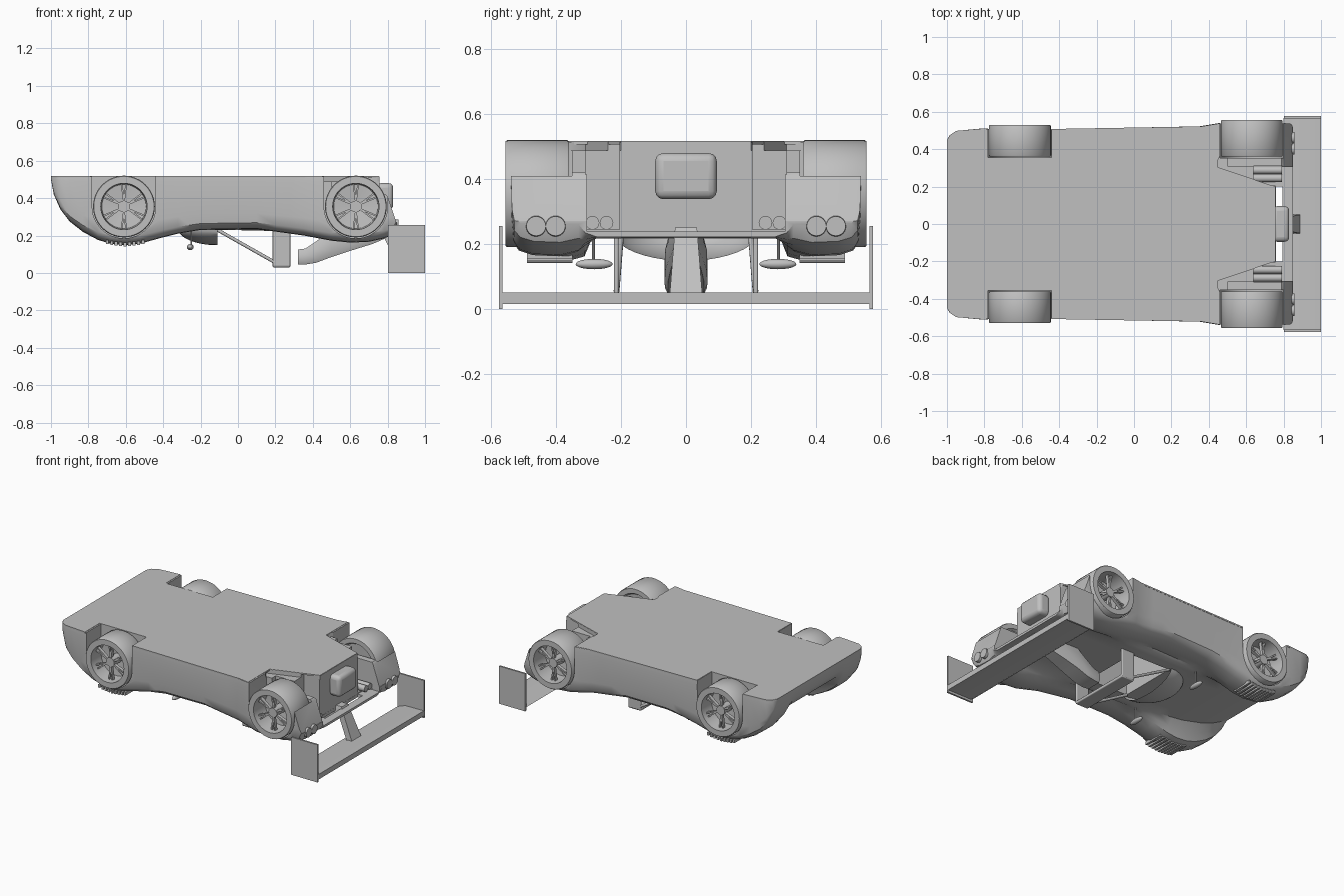
import bpy, bmesh, math
from mathutils import Vector, Matrix

if "Cube" in bpy.data.objects:
    bpy.data.objects.remove(bpy.data.objects["Cube"])

grey = bpy.data.materials.new("body_grey")
grey.diffuse_color = (0.53, 0.53, 0.53, 1)
grey.use_nodes = True
grey.node_tree.nodes["Principled BSDF"].inputs["Base Color"].default_value = grey.diffuse_color


def finish(name, bm, smooth=True, bevel=0):
    bmesh.ops.recalc_face_normals(bm, faces=bm.faces)
    me = bpy.data.meshes.new(name)
    bm.to_mesh(me)
    bm.free()
    ob = bpy.data.objects.new(name, me)
    bpy.context.collection.objects.link(ob)
    me.materials.append(grey)
    bpy.ops.object.select_all(action='DESELECT')
    ob.select_set(True)
    bpy.context.view_layer.objects.active = ob
    if bevel:
        m = ob.modifiers.new("bevel", 'BEVEL')
        m.width, m.segments = bevel, 3
    if smooth:
        bpy.ops.object.shade_smooth_by_angle(angle=math.radians(35))
    return ob


def box(name, x, y, z, bevel=0):
    bm = bmesh.new()
    size = [b - a for a, b in (x, y, z)]
    mid = [(a + b) / 2 for a, b in (x, y, z)]
    bmesh.ops.create_cube(bm, size=1, matrix=Matrix.Translation(mid) @ Matrix.Diagonal((*size, 1)))
    return finish(name, bm, bool(bevel), bevel)


def rod(name, a, b, r, r2=None, seg=12):
    a, b = Vector(a), Vector(b)
    bm = bmesh.new()
    mat = Matrix.Translation((a + b) / 2) @ (b - a).to_track_quat('Z', 'Y').to_matrix().to_4x4()
    bmesh.ops.create_cone(bm, cap_ends=True, segments=seg, radius1=r,
                          radius2=r if r2 is None else r2, depth=(b - a).length, matrix=mat)
    return finish(name, bm)


def loft(name, rings):
    bm = bmesh.new()
    vs = [[bm.verts.new(p) for p in ring] for ring in rings]
    n = len(vs[0])
    for a, b in zip(vs, vs[1:]):
        for i in range(n):
            bm.faces.new((a[i], a[(i + 1) % n], b[(i + 1) % n], b[i]))
    bm.faces.new(vs[0])
    bm.faces.new(vs[-1])
    return finish(name, bm)


def prism(name, outline, z0, z1):
    return loft(name, [[(x, y, z) for x, y in outline] for z in (z0, z1)])


def ellipsoid(name, centre, radii, half=False):
    bm = bmesh.new()
    mat = Matrix.Translation(centre) @ Matrix.Diagonal((*radii, 1))
    bmesh.ops.create_uvsphere(bm, u_segments=32, v_segments=20, radius=1, matrix=mat)
    if half:  # keep the front lower quarter
        for no in ((1, 0, 0), (0, 0, 1)):
            bmesh.ops.bisect_plane(bm, geom=bm.verts[:] + bm.edges[:] + bm.faces[:],
                                   plane_co=centre, plane_no=no, clear_outer=True)
    return finish(name, bm)


def cut(ob, cutter):
    m = ob.modifiers.new("cut", 'BOOLEAN')
    m.operation, m.object, m.solver = 'DIFFERENCE', cutter, 'EXACT'
    bpy.context.view_layer.objects.active = ob
    bpy.ops.object.modifier_apply(modifier=m.name)
    bpy.data.objects.remove(cutter)


def lerp(table, x):
    for (xa, a), (xb, b) in zip(table, table[1:]):
        if x <= xb:
            return a + (b - a) * max(0, (x - xa) / (xb - xa))
    return table[-1][1]


# body: cross sections along x from fender line, centre line and half width
FENDER = [(-1, .5), (-.985, .42), (-.95, .34), (-.9, .275), (-.83, .22), (-.75, .177),
          (-.68, .155), (-.6, .147), (-.52, .157), (-.42, .185), (-.32, .21), (-.2, .23),
          (.1, .235), (.35, .2), (.5, .172), (.6, .162), (.7, .166), (.78, .184), (.83, .205), (.85, .25)]
CENTRE = [(-1, .503), (-.985, .44), (-.95, .385), (-.8, .31), (-.6, .262), (-.4, .238),
          (-.1, .23), (.4, .222), (.78, .217), (.85, .222)]
WIDTH = [(-1, .45), (-.985, .475), (-.95, .498), (-.8, .512), (-.4, .508), (.35, .522), (.5, .547), (.85, .54)]
TOP = .515


def section(x):
    f, c, w = lerp(FENDER, x), lerp(CENTRE, x), lerp(WIDTH, x)
    k = w / .53
    h = TOP - f
    half = [(.18 * k, c), (.27 * k, c), (.305 * k, f + .55 * (c - f)), (.325 * k, f + .04 * h),
            (.38 * k, f), (.46 * k, f + .01 * h), (w - .03, f + .05 * h), (w - .011, f + .12 * h),
            (w - .004, f + .3 * h), (w, f + .9 * h), (w - .002, TOP)]
    pts = [(x, y, z) for y, z in half]
    return [(x, 0, c)] + pts + [(x, -y, z) for _, y, z in reversed(pts)]


xs = sorted({x for x, _ in FENDER} | {-.26, -.05, .2, .28, .42})
body = loft("body", [section(x) for x in xs])

# wheel wells, tail recess and cockpit opening
WHEELS = [("front", -.61, .355, .36, .53), ("rear", .63, .355, .36, .557)]
for s in (-1, 1):
    for _, x, z, y0, y1 in WHEELS:
        cut(body, rod("well", (x, s * (y0 - .008), z), (x, s * .7, z), .17, seg=48))
        cut(body, box("well_top", (x - .17, x + .17), sorted((s * (y0 - .008), s * .7)), (z, .6)))
    # shallow step beside the floor, deep pocket for the exhausts
    cut(body, prism("tail_step", [(.43, s * .31), (.76, s * .2), (.795, s * .2), (.795, s * .38), (.47, s * .38)], .488, .6))
    cut(body, box("tail_pocket", (.64, .795), sorted((s * .205, s * .31)), (.245, .6)))
    cut(body, box("tail_slot", (.5, .795), sorted((s * .31, s * .38)), (.42, .6)))
    # fender tail leans forward towards its upper edge
    tail = [(.783, .425), (.80, .41), (.847, .27), (.95, .27), (.95, .65), (.783, .65)]
    cut(body, loft("tail_slant", [[(x, y, z) for x, z in tail] for y in (s * .3, s * .7)]))
cut(body, box("tail_recess", (.757, .9), (-.305, .305), (.238, .6)))
cut(body, box("tail_gap", (.758, .795), (-.2, .2), (.1, .6)))
cut(body, box("cockpit", (-.11, .19), (-.2, .2), (.1, .47)))
bpy.ops.object.select_all(action='DESELECT')
body.select_set(True)
bpy.context.view_layer.objects.active = body
bpy.ops.object.shade_smooth_by_angle(angle=math.radians(35))

# flat floor with wheel notches
edge = [(-1, .44), (-.985, .475), (-.95, .498), (-.79, .512), (-.79, .355), (-.438, .355), (-.438, .508),
        (.38, .522), (.45, .535), (.45, .302), (.755, .2)]
prism("floor", edge + [(x, -y) for x, y in reversed(edge)], .507, .517)

# cockpit cowl and gearbox block
ellipsoid("cowl", (-.11, 0, .236), (.21, .222, .088), True)
box("crash_box", (.74, .83), (-.095, .095), (.338, .48), .025)

# roll hoop with its sloping stays
box("hoop_roof", (.185, .28), (-.22, .22), (.03, .05), .006)
for s in (-1, 1):
    box("hoop_side", (.185, .28), sorted((s * .208, s * .222)), (.035, .24), .005)
    rod("stay", (-.11, s * .2, .23), (.2, s * .214, .055), .009)

# roof scoop tapering to the tail
SCOOP = [(.32, .125, .045, .058), (.36, .13, .045, .064), (.42, .17, .055, .066), (.5, .23, .085, .065),
         (.6, .25, .118, .056), (.72, .25, .155, .043), (.8, .25, .19, .034)]
scoop = loft("air_scoop", [[(x, sy * w * k, zt + (zb - zt) * t) for sy, k, t in
             ((-1, .8, 0), (-1, 1, .35), (-1, 1, .8), (-1, .85, 1), (1, .85, 1), (1, 1, .8), (1, 1, .35), (1, .8, 0))]
             for x, zt, zb, w in SCOOP])
cut(scoop, box("intake", (.3, .36), (-.045, .045), (.058, .115)))

# rear wing
W = [(.80, .026), (.82, .015), (1, .015), (1, .05), (.86, .048)]
loft("wing", [[(x, y, z) for x, z in W] for y in (-.568, .568)])
loft("wing_mount", [[(x, y * k, z) for x, z, k in ((.77, .215, .034), (.80, .25, .034), (.89, .045, .05), (.85, .04, .05))]
                    for y in (-1, 1)])
for s in (-1, 1):
    box("wing_endplate", (.803, 1), sorted((s * .565, s * .577)), (0, .255))


# wheels: turned tyre and rim, hub and paired spokes
def wheel(name, x, z, y0, y1, s):
    R, N = .165, 48
    d = y1 - y0
    prof = [(.13, y0), (R - .004, y0), (R, y0 + .006), (R, y1 - .006), (R - .004, y1),
            (.124, y1), (.118, y1 - .6 * d), (.03, y1 - .65 * d), (.03, y0 + .02), (.12, y0 + .015)]
    rings = [[(x + r * math.cos(a), s * y, z + r * math.sin(a)) for r, y in prof]
             for a in (2 * math.pi * i / N for i in range(N))]
    bm = bmesh.new()
    vs = [[bm.verts.new(p) for p in ring] for ring in rings]
    for i in range(N):
        for j in range(len(prof)):
            k = (j + 1) % len(prof)
            bm.faces.new((vs[i][j], vs[i][k], vs[(i + 1) % N][k], vs[(i + 1) % N][j]))
    finish(name + "_wheel", bm)
    rod(name + "_hub", (x, s * (y0 + .02), z), (x, s * (y1 - .03), z), .031, seg=24)
    bm = bmesh.new()
    for i in range(6):
        for off in (-.1, .1):
            a = math.pi / 6 + i * math.pi / 3
            p = Vector((.025 * math.cos(a), 0, .025 * math.sin(a)))
            q = Vector((.12 * math.cos(a + off), 0, .12 * math.sin(a + off)))
            c = Vector((x, s * (y1 - .045), z)) + (p + q) / 2
            rot = Matrix.Rotation(-math.atan2((q - p).z, (q - p).x), 4, 'Y')
            bmesh.ops.create_cube(bm, size=1, matrix=Matrix.Translation(c) @ rot
                                  @ Matrix.Diagonal(((q - p).length, .022, .009, 1)))
    finish(name + "_spokes", bm, False)


for s in (-1, 1):
    for name, x, z, y0, y1 in WHEELS:
        wheel(name, x, z, y0, y1, s)
    # tail lamps and exhausts
    for y in (.402, .462):
        rod("tail_lamp", (.80, s * y, .255), (.857, s * y, .255), .036, .03, 24)
    for y in (.245, .288):
        rod("exhaust", (.635, s * y, .265), (.79, s * y, .265), .021, seg=16)
    # mirrors
    ellipsoid("mirror", (-.255, s * .283, .138), (.018, .057, .016))
    rod("mirror_stem", (-.25, s * .285, .14), (-.25, s * .285, .235), .005, seg=8)
    # louvres on the front fenders
    for i in range(9):
        x = -.7 + .024 * i
        z = lerp(FENDER, x)
        box("louvre", (x - .007, x + .007), sorted((s * .35, s * .49)), (z - .006, z + .015))
